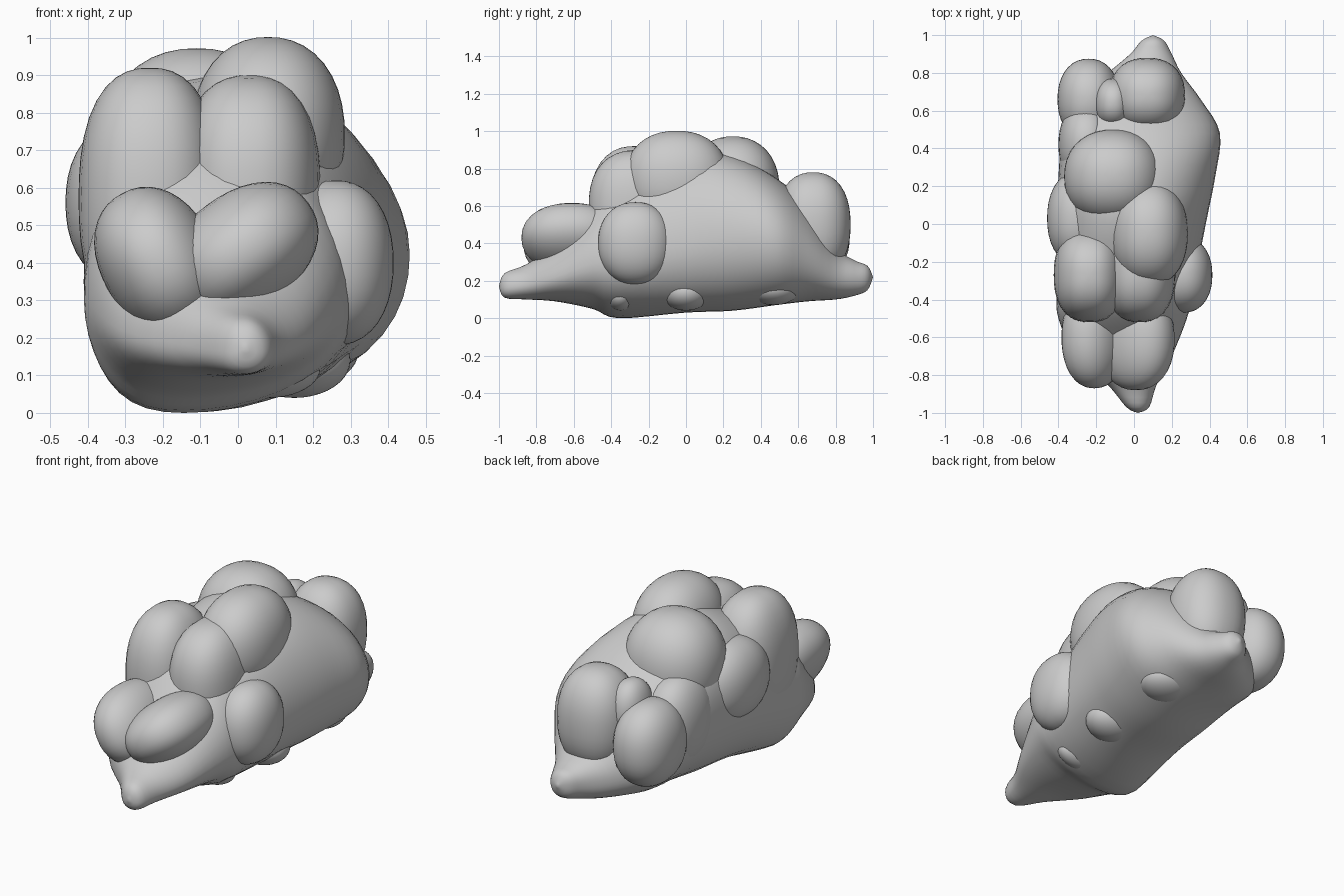
import bpy, bmesh, math
from mathutils import Matrix, Euler

if "Cube" in bpy.data.objects:
    bpy.data.objects.remove(bpy.data.objects["Cube"])


def finish(bm, name):
    bmesh.ops.recalc_face_normals(bm, faces=bm.faces)
    for f in bm.faces:
        f.smooth = True
    me = bpy.data.meshes.new(name)
    bm.to_mesh(me)
    bm.free()
    ob = bpy.data.objects.new(name, me)
    bpy.context.collection.objects.link(ob)
    return ob


def puff(name, loc, rad, rot=(0, 0, 0), p=2.2):
    # Slightly squared ellipsoid (p = 2 is a true ellipsoid)
    bm = bmesh.new()
    bmesh.ops.create_uvsphere(bm, u_segments=36, v_segments=20, radius=1)
    for v in bm.verts:
        v.co /= sum(abs(c) ** p for c in v.co) ** (1 / p)
    m = (Matrix.Translation(loc) @ Euler([math.radians(a) for a in rot]).to_matrix().to_4x4()
         @ Matrix.Diagonal((*rad, 1)))
    bm.transform(m)
    return finish(bm, name)


def spline(p0, p1, p2, p3, t):
    # Catmull-Rom between p1 and p2
    return [0.5 * (2 * b + (c - a) * t + (2 * a - 5 * b + 4 * c - d) * t * t
                   + (3 * b - a - 3 * c + d) * t ** 3)
            for a, b, c, d in zip(p0, p1, p2, p3)]


# Main cloud body: sections along y as (y, x left, x right, z bottom, z top)
SECTIONS = [
    (-1.00, 0.02, 0.02, 0.17, 0.17),
    (-0.97, -0.04, 0.08, 0.11, 0.24),
    (-0.85, -0.14, 0.12, 0.10, 0.29),
    (-0.70, -0.31, 0.20, 0.09, 0.40),
    (-0.50, -0.40, 0.28, 0.05, 0.63),
    (-0.36, -0.41, 0.31, 0.00, 0.73),
    (0.00, -0.41, 0.38, 0.03, 0.89),
    (0.25, -0.40, 0.43, 0.04, 0.87),
    (0.48, -0.38, 0.455, 0.07, 0.75),
    (0.65, -0.33, 0.36, 0.09, 0.60),
    (0.80, -0.14, 0.25, 0.10, 0.38),
    (0.90, -0.02, 0.20, 0.12, 0.31),
    (0.97, 0.04, 0.16, 0.15, 0.28),
    (1.00, 0.10, 0.10, 0.22, 0.22),
]
SIDES, STEPS = 40, 4
bm = bmesh.new()
rings = []
n = len(SECTIONS)
for i in range(n - 1):
    pts = [SECTIONS[min(max(j, 0), n - 1)] for j in (i - 1, i, i + 1, i + 2)]
    for s in range(STEPS):
        if i == 0 and s == 0:
            continue
        y, xl, xr, zb, zt = spline(*pts, s / STEPS)
        cx, rx = (xl + xr) / 2, (xr - xl) / 2
        cz = zb + (0.42 + 0.08 * min(1, max(0, y) / 0.4)) * (zt - zb)
        ring = []
        for k in range(SIDES):
            a = 2 * math.pi * k / SIDES
            cs, sn = math.cos(a), math.sin(a)
            q = 2.4 if cs < 0 and sn > 0 else 2.0 if sn > 0 else 2.15
            f = (abs(cs) ** q + abs(sn) ** q) ** (-1 / q)
            rz = (zt - cz) if sn > 0 else (cz - zb)
            # the belly hangs towards the left near the front
            sag = -0.10 * max(0, -sn) ** 3 * max(0, 1 - abs(y + 0.38) / 0.35)
            ring.append(bm.verts.new((cx + rx * cs * f + sag, y, cz + rz * sn * f)))
        rings.append(ring)
for a, b in zip(rings, rings[1:]):
    for k in range(SIDES):
        j = (k + 1) % SIDES
        bm.faces.new((a[k], a[j], b[j], b[k]))
for ring, tip in ((rings[0], SECTIONS[0]), (rings[-1], SECTIONS[-1])):
    v = bm.verts.new((tip[1], tip[0], tip[3]))
    for k in range(SIDES):
        bm.faces.new((ring[k], ring[(k + 1) % SIDES], v))
finish(bm, "cloud_body")

# Upper puffs
puff("peak_puff", (0.08, -0.05, 0.74), (0.205, 0.28, 0.262))
puff("upper_front_left_puff", (-0.235, -0.27, 0.57), (0.19, 0.25, 0.35), p=2.4)
puff("upper_front_middle_puff", (0.03, -0.25, 0.60), (0.19, 0.27, 0.30), p=2.4)
puff("upper_back_puff", (-0.11, 0.25, 0.69), (0.26, 0.25, 0.282))

# Front puffs
puff("front_left_puff", (-0.21, -0.60, 0.40), (0.155, 0.27, 0.21), (0, -28, 0))
puff("front_right_puff", (0.01, -0.61, 0.43), (0.22, 0.27, 0.155), (0, -36, 0))

# Side puffs
puff("right_side_puff", (0.26, -0.27, 0.40), (0.155, 0.20, 0.22))
puff("left_side_puff", (-0.29, 0.03, 0.56), (0.17, 0.25, 0.22))
puff("left_back_side_puff", (-0.25, 0.42, 0.47), (0.15, 0.22, 0.25))

# Back puffs
puff("back_right_puff", (0.07, 0.68, 0.50), (0.20, 0.20, 0.28), p=2.3)
puff("back_left_puff", (-0.24, 0.66, 0.43), (0.165, 0.215, 0.23))
puff("back_small_puff", (-0.11, 0.64, 0.57), (0.10, 0.13, 0.17))

# Low bumps underneath
puff("under_middle_bump", (0.15, 0.00, 0.14), (0.15, 0.13, 0.10), p=2)
puff("under_back_bump", (0.17, 0.47, 0.16), (0.15, 0.14, 0.09), p=2)
puff("under_front_bump", (0.08, -0.35, 0.12), (0.14, 0.08, 0.08), p=2)
